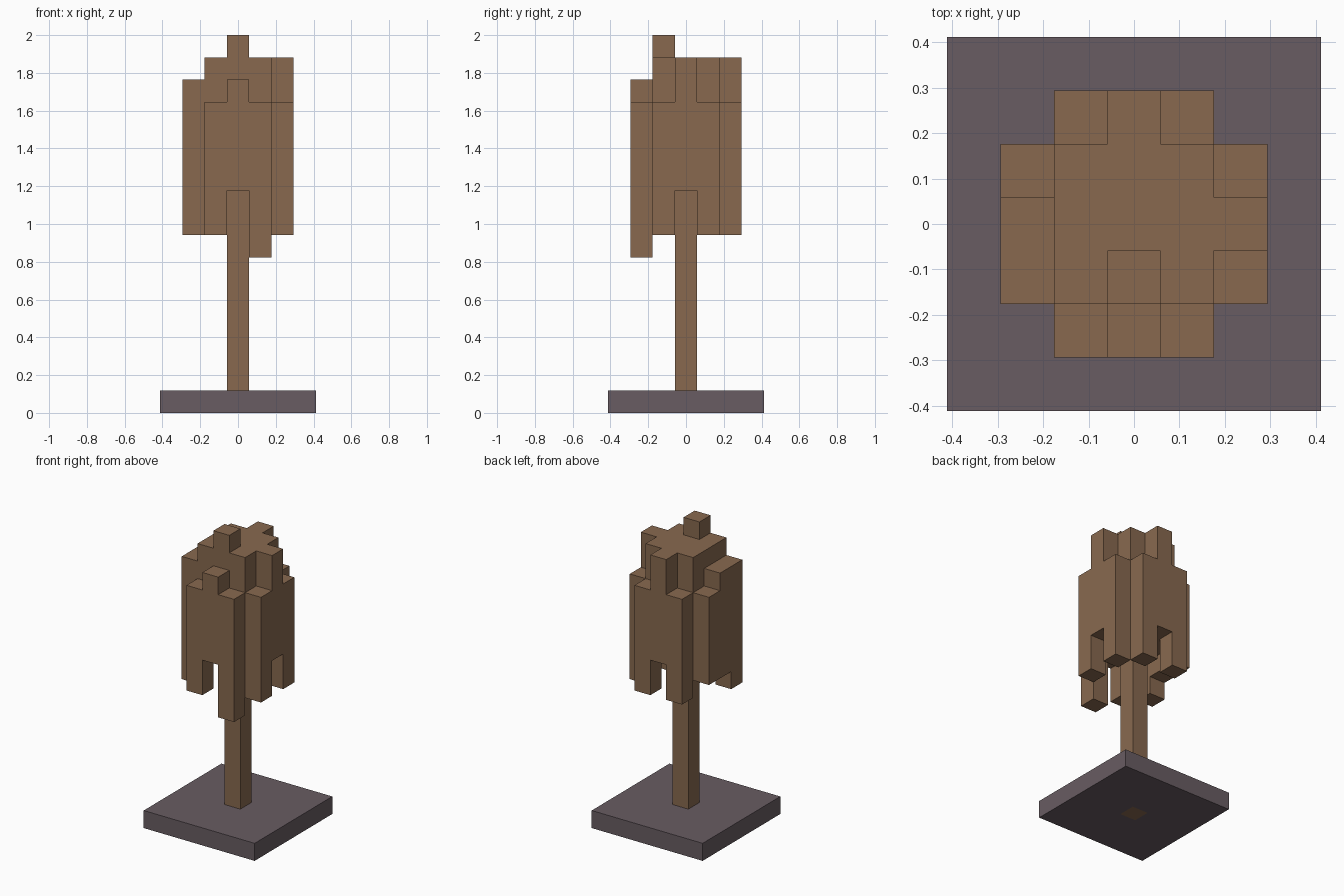
import bpy, bmesh, math
from mathutils import Vector

cube = bpy.data.objects.get("Cube")
if cube:
    bpy.data.objects.remove(cube, do_unlink=True)

U = 2 / 17  # edge length of one block


def make_material(name, rgb):
    mat = bpy.data.materials.new(name)
    mat.use_nodes = True
    color = (*rgb, 1)
    mat.diffuse_color = color
    mat.node_tree.nodes["Principled BSDF"].inputs["Base Color"].default_value = color
    return mat


def column(i, j, bottom, top):
    return {(i, j, k) for k in range(bottom, top)}


def build_blocks(name, cells, solid, mat):
    """Skin a set of blocks, keeping only faces not covered by another block."""
    bm = bmesh.new()
    for cell in cells:
        center = Vector(cell) + Vector((0, 0, 0.5))
        for axis in range(3):
            for sign in (-1, 1):
                n = Vector((0, 0, 0))
                n[axis] = sign
                if tuple(int(c) for c in Vector(cell) + n) in solid:
                    continue
                a = Vector((0, 0, 0))
                a[(axis + 1) % 3] = 0.5
                b = n.cross(a)
                mid = center + n / 2
                corners = (mid - a - b, mid + a - b, mid + a + b, mid - a + b)
                bm.faces.new([bm.verts.new(c * U) for c in corners])
    bmesh.ops.remove_doubles(bm, verts=bm.verts, dist=U / 100)
    # Merge flush block faces into clean flat panels
    bmesh.ops.dissolve_limit(bm, angle_limit=math.radians(1),
                             verts=bm.verts, edges=bm.edges)
    mesh = bpy.data.meshes.new(name)
    bm.to_mesh(mesh)
    bm.free()
    mesh.materials.append(mat)
    obj = bpy.data.objects.new(name, mesh)
    bpy.context.collection.objects.link(obj)


brown = make_material("wood_brown", (0.246, 0.141, 0.078))
stone = make_material("stone_grey", (0.138, 0.107, 0.122))

# Trunk runs through the slab up into the crown
trunk = column(0, 0, 0, 10)

# Square slab around the foot of the trunk
base = {(i, j, 0) for i in range(-3, 4) for j in range(-3, 4)} - trunk

# Crown core with one knob on top
crown = set()
for i in (-1, 0, 1):
    for j in (-1, 0, 1):
        crown |= column(i, j, 10, 16)
crown |= column(0, -1, 16, 17)

# Outer hanging columns: x, y, bottom, top
outer = [
    (-1, -2, 8, 14), (0, -2, 10, 15), (1, -2, 7, 14),   # front
    (-1, 2, 8, 14), (0, 2, 10, 16), (1, 2, 8, 14),      # back
    (2, -1, 8, 14), (2, 0, 10, 16), (2, 1, 8, 14),      # left
    (-2, -1, 8, 15), (-2, 0, 9, 15), (-2, 1, 9, 14),    # right
]
for spec in outer:
    crown |= column(*spec)

solid = trunk | base | crown
build_blocks("base_slab", base, solid, stone)
build_blocks("trunk", trunk, solid, brown)
build_blocks("crown", crown, solid, brown)
